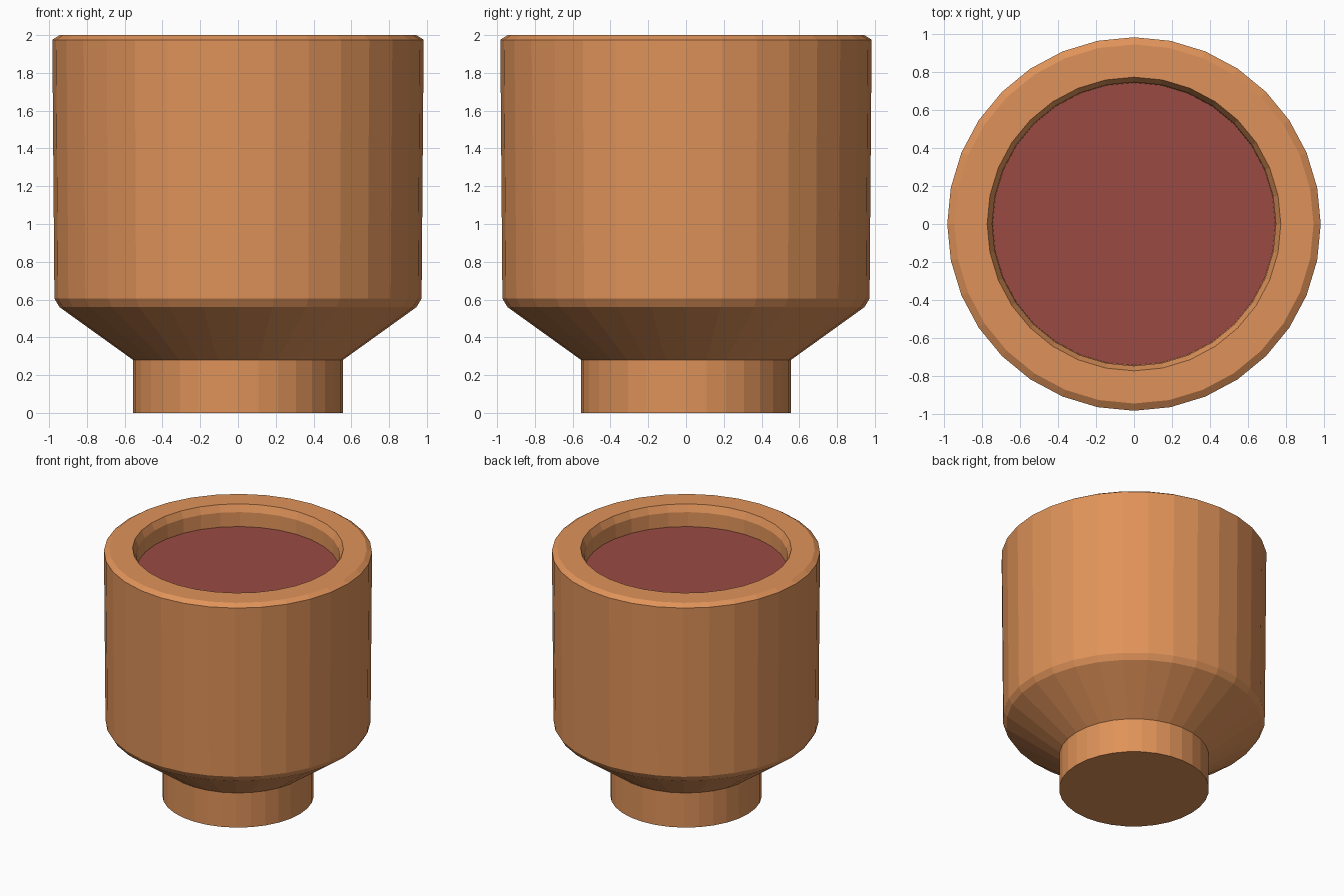
import bpy, bmesh, math

if "Cube" in bpy.data.objects:
    bpy.data.objects.remove(bpy.data.objects["Cube"])

SIDES = 32


def material(name, color):
    m = bpy.data.materials.new(name)
    m.diffuse_color = (*color, 1)
    m.use_nodes = True
    m.node_tree.nodes["Principled BSDF"].inputs["Base Color"].default_value = m.diffuse_color
    return m


def lathe(name, profile, mat):
    """Turn an (r, z) profile round the z axis, closing both ends with flat caps."""
    bm = bmesh.new()
    rings = []
    for r, z in profile:
        rings.append([bm.verts.new((r * math.cos(2 * math.pi * i / SIDES),
                                    r * math.sin(2 * math.pi * i / SIDES), z))
                      for i in range(SIDES)])
    for a, b in zip(rings, rings[1:]):
        for i in range(SIDES):
            j = (i + 1) % SIDES
            bm.faces.new((a[i], a[j], b[j], b[i]))
    bm.faces.new(rings[0][::-1])
    bm.faces.new(rings[-1])
    bmesh.ops.recalc_face_normals(bm, faces=bm.faces)
    mesh = bpy.data.meshes.new(name)
    bm.to_mesh(mesh)
    bm.free()
    mesh.materials.append(mat)
    obj = bpy.data.objects.new(name, mesh)
    bpy.context.collection.objects.link(obj)
    return obj


clay = material("orange clay", (0.74, 0.29, 0.10))
drink = material("dark red drink", (0.32, 0.07, 0.055))

# Cup: foot, flared base, bevelled body, rim and inner wall
lathe("cup", [
    (0.555, 0.0), (0.555, 0.28),
    (0.945, 0.56), (0.972, 0.605),
    (0.983, 1.975), (0.945, 2.0),
    (0.773, 2.0), (0.747, 1.945),
    (0.743, 1.80),
], clay)

# Liquid surface inside the cup
lathe("liquid", [(0.743, 1.805), (0.744, 1.83)], drink)
